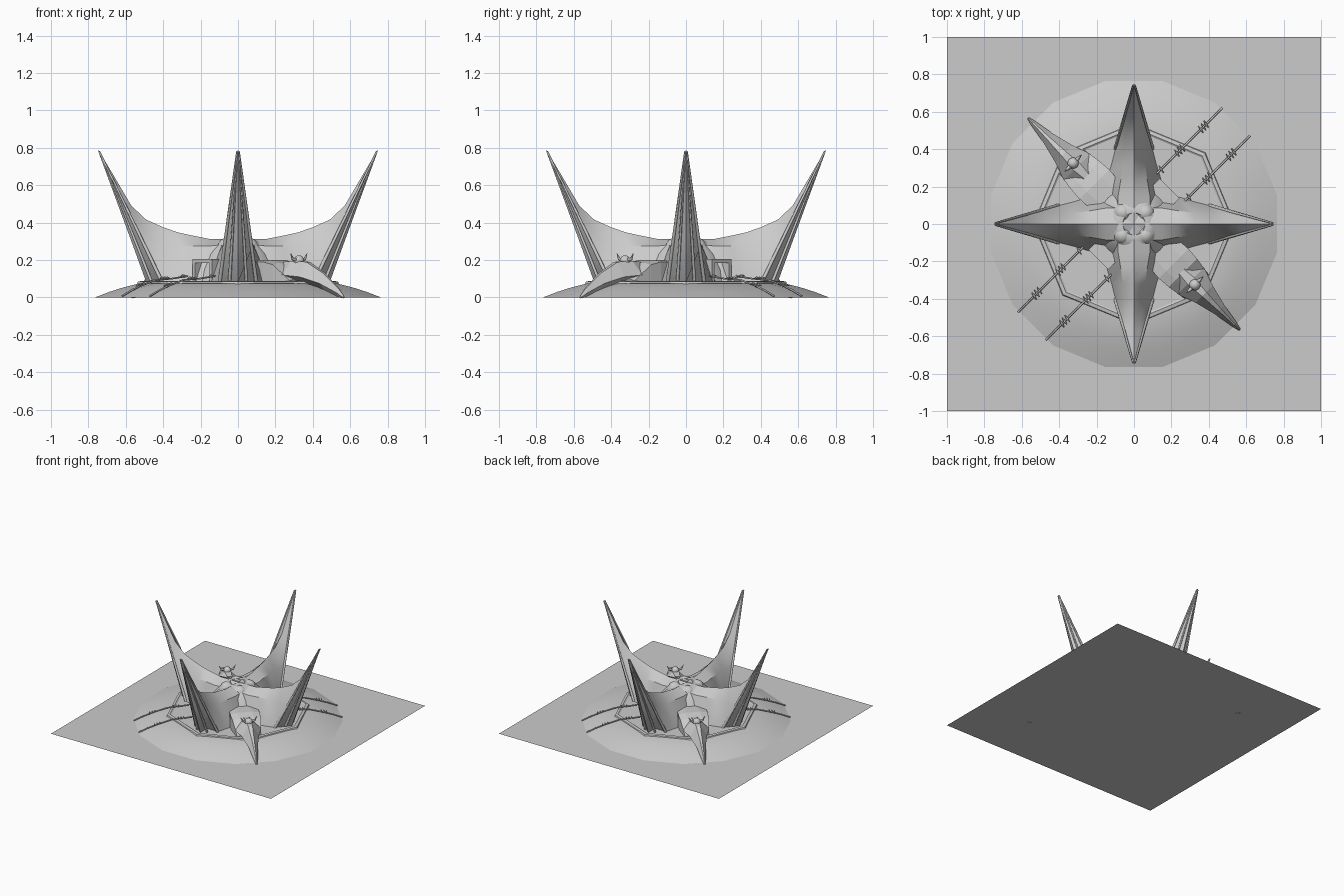
import bpy, bmesh, math
from mathutils import Matrix, Vector

if "Cube" in bpy.data.objects:
    bpy.data.objects.remove(bpy.data.objects["Cube"])

R = lambda deg: Matrix.Rotation(math.radians(deg), 4, 'Z')


def finish(bm, name, smooth=None):
    bmesh.ops.recalc_face_normals(bm, faces=bm.faces)
    me = bpy.data.meshes.new(name)
    bm.to_mesh(me)
    bm.free()
    ob = bpy.data.objects.new(name, me)
    bpy.context.collection.objects.link(ob)
    if smooth:
        bpy.ops.object.select_all(action='DESELECT')
        ob.select_set(True)
        bpy.context.view_layer.objects.active = ob
        bpy.ops.object.shade_smooth_by_angle(angle=math.radians(smooth))
    return ob


def loft(name, rings, mat=Matrix(), smooth=None, caps=True):
    bm = bmesh.new()
    vs = [[bm.verts.new(mat @ Vector(p)) for p in r] for r in rings]
    n = len(rings[0])
    for a, b in zip(vs, vs[1:]):
        for i in range(n):
            j = (i + 1) % n
            bm.faces.new((a[i], a[j], b[j], b[i]))
    if caps:
        bm.faces.new(vs[0])
        bm.faces.new(vs[-1])
    return finish(bm, name, smooth)


def revolve(name, profile, n, phase=0, smooth=None):
    rings = [[(r * math.cos(2 * math.pi * i / n + phase),
               r * math.sin(2 * math.pi * i / n + phase), z) for i in range(n)]
             for r, z in profile]
    return loft(name, rings, smooth=smooth)


def tube(name, pts, radii, mat=Matrix(), n=6):
    cu = bpy.data.curves.new(name, 'CURVE')
    cu.dimensions = '3D'
    cu.bevel_depth = 1
    cu.bevel_resolution = 1
    cu.use_fill_caps = True
    sp = cu.splines.new('POLY')
    sp.points.add(len(pts) - 1)
    for p, co, r in zip(sp.points, pts, radii):
        p.co = (*(mat @ Vector(co)), 1)
        p.radius = r
    ob = bpy.data.objects.new(name, cu)
    bpy.context.collection.objects.link(ob)


def box(name, lo, hi, mat):
    rings = [[(lo[0], lo[1], z), (hi[0], lo[1], z), (hi[0], hi[1], z), (lo[0], hi[1], z)]
             for z in (lo[2], hi[2])]
    loft(name, rings, mat)


# ground sheet
bm = bmesh.new()
bmesh.ops.create_grid(bm, x_segments=1, y_segments=1, size=1)
finish(bm, "ground_sheet")

# mound and octagonal platform
revolve("mound", [(.78, 0), (.70, .03), (.62, .055), (.54, .074), (.45, .08)], 16,
        math.pi / 16, smooth=40)
revolve("platform", [(.545, .06), (.535, .084), (.515, .088), (.505, .082)], 8)

# central dome with crater top
revolve("central_dome", [(.25, .08), (.225, .15), (.18, .23), (.14, .275), (.11, .30),
                         (.08, .312), (.06, .31), (.05, .285)], 32, smooth=40)

# lobes and small spire in the crater
for k in range(4):
    bm = bmesh.new()
    bmesh.ops.create_uvsphere(bm, u_segments=16, v_segments=8, radius=.05, matrix=R(45 + 90 * k)
                              @ Matrix.Translation((.085, 0, .268)))
    finish(bm, "crater_lobe", 60)
    tube("crater_claw", [(.06, 0, .295), (.015, 0, .31)], [.008, .002], R(90 * k))
revolve("crater_spire", [(.02, .28), (.002, .315)], 4)

# four arms sweeping up into spikes: x, bottom z, side width, side z, shoulder width, shoulder z, top z
ARM = [(0, .08, .15, .08, .09, .29, .31), (.15, .08, .17, .08, .085, .275, .312),
       (.24, .08, .145, .08, .07, .275, .33), (.32, .08, .12, .08, .06, .275, .347),
       (.40, .08, .10, .08, .052, .275, .375), (.49, .08, .074, .264, .042, .34, .415),
       (.57, .30, .051, .426, .025, .455, .49), (.745, .775, .005, .78, .003, .783, .788)]
for k in range(4):
    rings = [[(x, 0, zb), (x, w, zs), (x, m, zm), (x, 0, zt), (x, -m, zm), (x, -w, zs)]
             for x, zb, w, zs, m, zm, zt in ARM]
    loft("spike_arm", rings, R(90 * k), smooth=25)
    for s in (1, -1):
        tube("spike_edge_rail", [(.405, .098 * s, .08), (.742, .005 * s, .78)],
             [.011, .005], R(90 * k))
        # strip beside the outer ridge
        tube("spike_outer_strip", [(.465, .045 * s, .09), (.735, .004 * s, .765)],
             [.009, .004], R(90 * k))

# two porches, each with a beak and a horned knob
for ang in (-45, 135):
    M = R(ang)
    porch = [(.12, .10, .20), (.30, .112, .20), (.37, .107, .185), (.48, .09, .10)]
    loft("porch", [[(u, -w, .07), (u, w, .07), (u, w, z - .01), (u, w * .5, z),
                    (u, -w * .5, z), (u, -w, z - .01)] for u, w, z in porch], M)
    beak = [(.36, .07, .10, .13, .19), (.43, .10, .08, .12, .195), (.53, .065, .07, .11, .19),
            (.65, .035, .04, .075, .13), (.76, .016, .0, .025, .05), (.80, .006, -.005, 0, .01)]
    loft("beak", [[(u, 0, zb), (u, w, zm), (u, w * .25, zt), (u, -w * .25, zt), (u, -w, zm)]
                  for u, w, zb, zm, zt in beak], M)
    bm = bmesh.new()
    bmesh.ops.create_uvsphere(bm, u_segments=12, v_segments=8, radius=.03,
                              matrix=M @ Matrix.Translation((.46, 0, .195)))
    finish(bm, "knob", 60)
    for s in (1, -1):
        tube("horn", [(.46, .012 * s, .20), (.46, .045 * s, .205), (.46, .062 * s, .235)],
             [.012, .008, .002], M)

# two gateways with pairs of barbed cables running down the mound
for ang in (45, 225):
    M = R(ang)
    for s in (1, -1):
        lo, hi = sorted((.055 * s, .075 * s))
        box("gate_post", (.19, lo, .08), (.27, hi, .20), M)
        path = [(.27, .115), (.40, .10), (.52, .093), (.62, .065), (.70, .038), (.77, .008)]
        tube("cable", [(u, .105 * s, z) for u, z in path], [.005] * len(path), M)
        for u, z in ((.31, .112), (.43, .10), (.45, .10), (.47, .10), (.61, .07), (.63, .066), (.65, .06)):
            tube("cable_barb", [(u - .004, .105 * s - .022, z), (u, .105 * s, z + .006),
                                (u + .004, .105 * s + .022, z + .004)], [.002, .006, .002], M)
    box("gate_lintel", (.17, -.075, .185), (.27, .075, .205), M)
